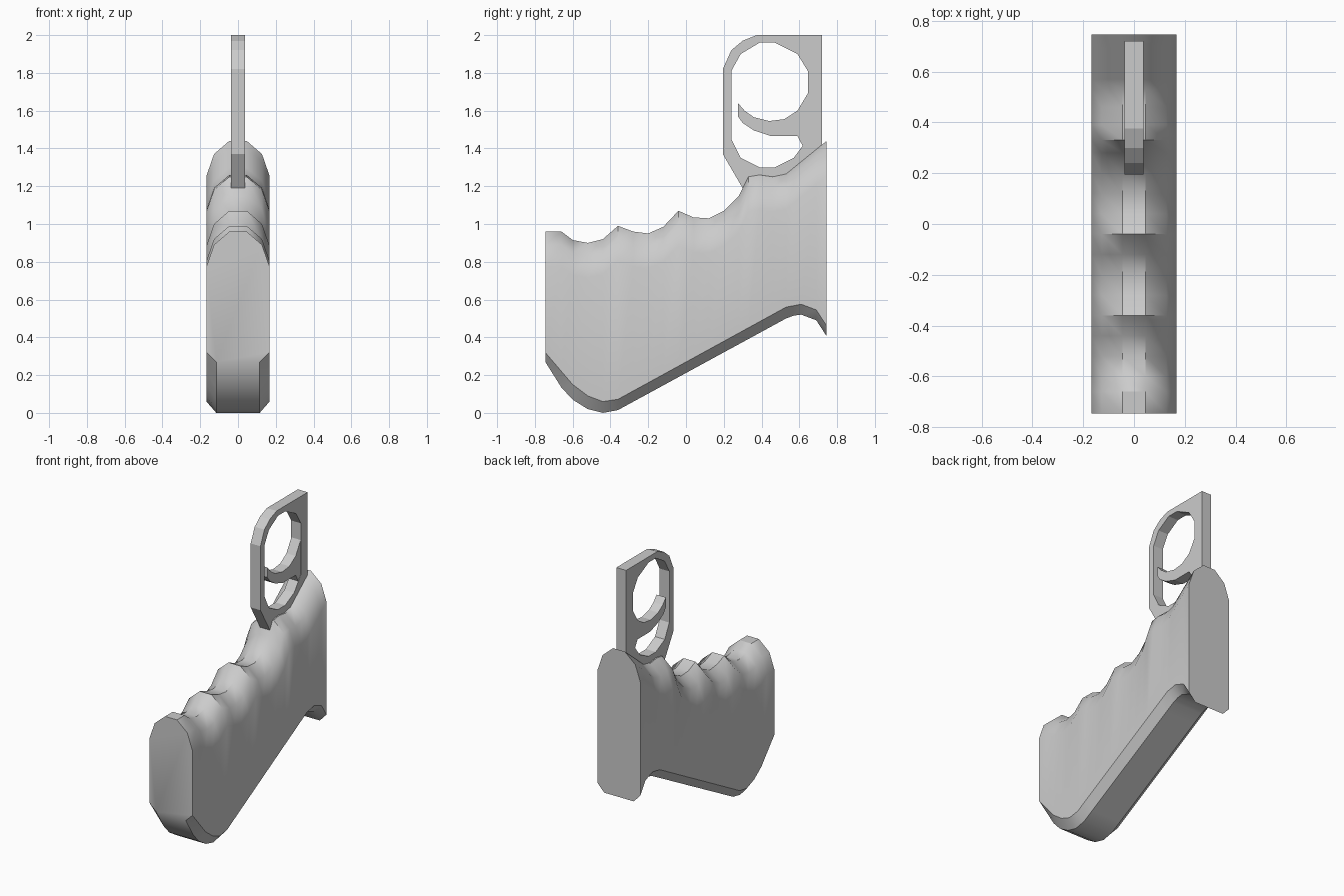
import bpy
import bmesh
import math

if "Cube" in bpy.data.objects:
    bpy.data.objects.remove(bpy.data.objects["Cube"], do_unlink=True)

grey = bpy.data.materials.new("plain_grey")
grey.use_nodes = True
grey.diffuse_color = (0.6, 0.6, 0.6, 1)
grey.node_tree.nodes["Principled BSDF"].inputs["Base Color"].default_value = (0.6, 0.6, 0.6, 1)


def finish(name, bm, smooth_angle=None):
    """Turn a bmesh into a shaded, coloured object."""
    bmesh.ops.recalc_face_normals(bm, faces=bm.faces[:])
    mesh = bpy.data.meshes.new(name)
    bm.to_mesh(mesh)
    bm.free()
    obj = bpy.data.objects.new(name, mesh)
    bpy.context.collection.objects.link(obj)
    mesh.materials.append(grey)
    if smooth_angle:
        bpy.ops.object.select_all(action="DESELECT")
        obj.select_set(True)
        bpy.context.view_layer.objects.active = obj
        bpy.ops.object.shade_smooth_by_angle(angle=math.radians(smooth_angle))
    return obj


def height_at(profile, y):
    """Height of a side profile at a given depth."""
    for (ya, za), (yb, zb) in zip(profile, profile[1:]):
        if y <= yb:
            return za + (zb - za) * (y - ya) / (yb - ya)
    return profile[-1][1]


def plate(name, loops, half_width):
    """Fill side outlines (later loops are holes) and give them thickness."""
    bm = bmesh.new()
    for loop in loops:
        verts = [bm.verts.new((-half_width, y, z)) for y, z in loop]
        for a, b in zip(verts, verts[1:] + verts[:1]):
            bm.edges.new((a, b))
    bmesh.ops.triangle_fill(bm, edges=bm.edges[:], use_beauty=True, normal=(1, 0, 0))
    result = bmesh.ops.extrude_face_region(bm, geom=bm.faces[:], use_keep_orig=True)
    moved = [g for g in result["geom"] if isinstance(g, bmesh.types.BMVert)]
    bmesh.ops.translate(bm, verts=moved, vec=(2 * half_width, 0, 0))
    bmesh.ops.dissolve_limit(bm, angle_limit=0.01, verts=bm.verts[:], edges=bm.edges[:])
    return finish(name, bm)


# Grip: finger grooves above, chamfered spine below
top = [(-.745, .96), (-.66, .96), (-.6, .915), (-.52, .9), (-.44, .92), (-.36, .99),
       (-.28, .96), (-.2, .95), (-.12, .985), (-.04, 1.07), (.04, 1.035), (.12, 1.03),
       (.2, 1.07), (.28, 1.15), (.33, 1.25), (.39, 1.26), (.46, 1.25), (.53, 1.265),
       (.745, 1.44)]
bottom = [(-.745, .27), (-.66, .135), (-.6, .07), (-.52, .02), (-.44, 0), (-.36, .015),
          (.53, .5), (.57, .515), (.61, .52), (.69, .49), (.745, .405)]
spine_edge = [(-.745, .32), (-.6, .15), (-.52, .09), (-.44, .06), (-.36, .072),
              (.53, .56), (.61, .575), (.69, .545), (.745, .46)]

bm = bmesh.new()
rings = []
for y in sorted({p[0] for p in top + bottom + spine_edge}):
    t, b, e = (height_at(p, y) for p in (top, bottom, spine_edge))
    half = [(.115, b), (.167, e), (.167, t - .185), (.127, t - .07), (.046, t)]
    section = half + [(-x, z) for x, z in reversed(half)]
    rings.append([bm.verts.new((x, y, z)) for x, z in section])
for near, far in zip(rings, rings[1:]):
    for i in range(len(near)):
        j = (i + 1) % len(near)
        bm.faces.new((near[i], near[j], far[j], far[i]))
bm.faces.new(rings[0])
bm.faces.new(rings[-1])
finish("grip", bm, 35)

# Trigger guard: closed frame whose foot is sunk into the grip
guard_outer = [(.195, 1.82), (.24, 1.92), (.3, 1.97), (.375, 2), (.72, 2), (.72, 1.35),
               (.55, 1.2), (.36, 1.19), (.3, 1.19), (.195, 1.37)]
guard_inner = [(.24, 1.81), (.29, 1.9), (.39, 1.96), (.47, 1.96), (.59, 1.9),
               (.645, 1.81), (.645, 1.45), (.57, 1.35), (.47, 1.3), (.39, 1.3),
               (.29, 1.35), (.24, 1.45)]
plate("trigger_guard", [guard_outer, guard_inner], .038)

# Trigger: curved hook growing from the back of the guard
trigger = [(.65, 1.7), (.59, 1.6), (.52, 1.555), (.44, 1.545), (.36, 1.565),
           (.31, 1.6), (.275, 1.64), (.275, 1.57), (.3, 1.535), (.36, 1.495),
           (.45, 1.465), (.59, 1.465), (.625, 1.4), (.65, 1.45)]
plate("trigger", [trigger], .036)
